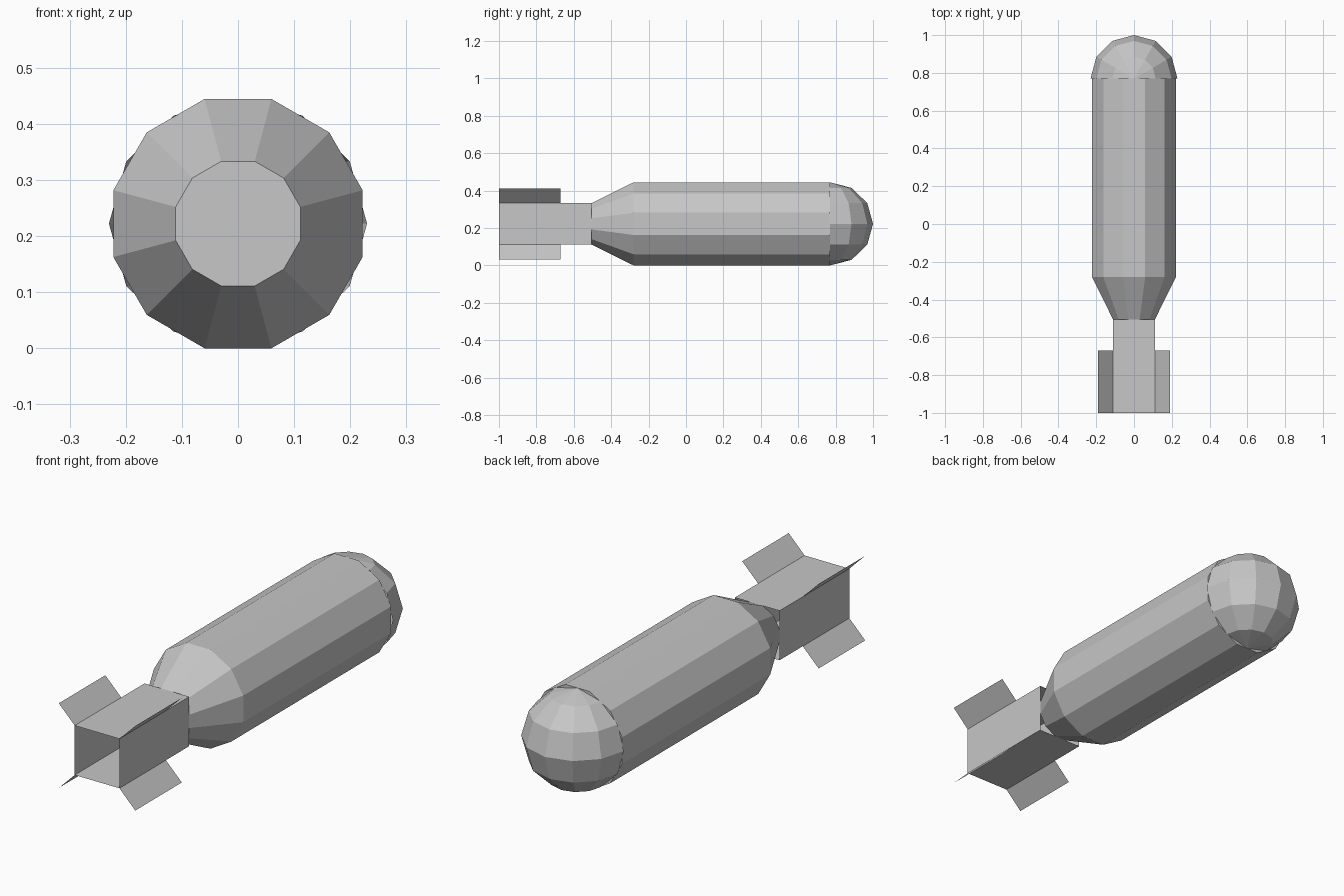
import bpy
import bmesh
from math import sin, cos, pi
from mathutils import Matrix

SIDES = 12
RADIUS = 0.23
HALF = RADIUS * cos(pi / SIDES)      # flat-to-flat half height of the body
TAIL = HALF / 2                      # half width of the tail box
NOSE_Y, TAPER_Y, NECK_Y, FIN_Y, END_Y = 0.77, -0.28, -0.505, -0.67, -1.0

cube = bpy.data.objects.get("Cube")
if cube:
    bpy.data.objects.remove(cube, do_unlink=True)

# Single grey metal
GREY = (0.57, 0.57, 0.57, 1)
metal = bpy.data.materials.new("grey_metal")
metal.use_nodes = True
metal.diffuse_color = GREY
metal.node_tree.nodes["Principled BSDF"].inputs["Base Color"].default_value = GREY


def add_object(name, bm):
    """Turn a bmesh into a flat-shaded object raised to the body axis."""
    mesh = bpy.data.meshes.new(name)
    bm.to_mesh(mesh)
    bm.free()
    mesh.materials.append(metal)
    obj = bpy.data.objects.new(name, mesh)
    obj.location.z = HALF
    bpy.context.collection.objects.link(obj)
    return obj


def sweep(bm, sections, sides, capped):
    """Join regular polygons (y, radius) along y, flat side on top."""
    rings = []
    for y, r in sections:
        angles = [(i + 0.5) * 2 * pi / sides for i in range(sides)]
        rings.append([bm.verts.new((r * cos(a), y, r * sin(a))) for a in angles])
    for a, b in zip(rings, rings[1:]):
        for i in range(sides):
            j = (i + 1) % sides
            bm.faces.new((a[i], a[j], b[j], b[i]))
    if capped:
        bm.faces.new(rings[0])
        bm.faces.new(rings[-1])
    bmesh.ops.recalc_face_normals(bm, faces=bm.faces)


# Body with tapered rear
bm = bmesh.new()
sweep(bm, [(NECK_Y, RADIUS / 2), (TAPER_Y, RADIUS), (NOSE_Y, RADIUS)], SIDES, True)
add_object("body", bm)

# Rounded nose: front half of a sphere with upright poles
bm = bmesh.new()
bmesh.ops.create_uvsphere(bm, u_segments=SIDES, v_segments=6, radius=RADIUS)
behind = [v for v in bm.verts if v.co.y < -0.001]
bmesh.ops.delete(bm, geom=behind, context='VERTS')
bmesh.ops.transform(bm, verts=bm.verts,
                    matrix=Matrix.Translation((0, NOSE_Y, 0)) @ Matrix.Diagonal((1, 1, HALF / RADIUS, 1)))
add_object("nose", bm)

# Open square tail box
bm = bmesh.new()
sweep(bm, [(END_Y, TAIL * 2 ** 0.5), (NECK_Y, TAIL * 2 ** 0.5)], 4, False)
add_object("tail_box", bm)

# Diagonal fins on the box corners
FIN_TIP = 0.19
for side, sx in (("left", 1), ("right", -1)):
    for level, sz in (("upper", 1), ("lower", -1)):
        bm = bmesh.new()
        corners = [(TAIL, END_Y), (FIN_TIP, END_Y), (FIN_TIP, FIN_Y), (TAIL, FIN_Y)]
        bm.faces.new([bm.verts.new((sx * d, y, sz * d)) for d, y in corners])
        add_object(f"{level}_{side}_fin", bm)
